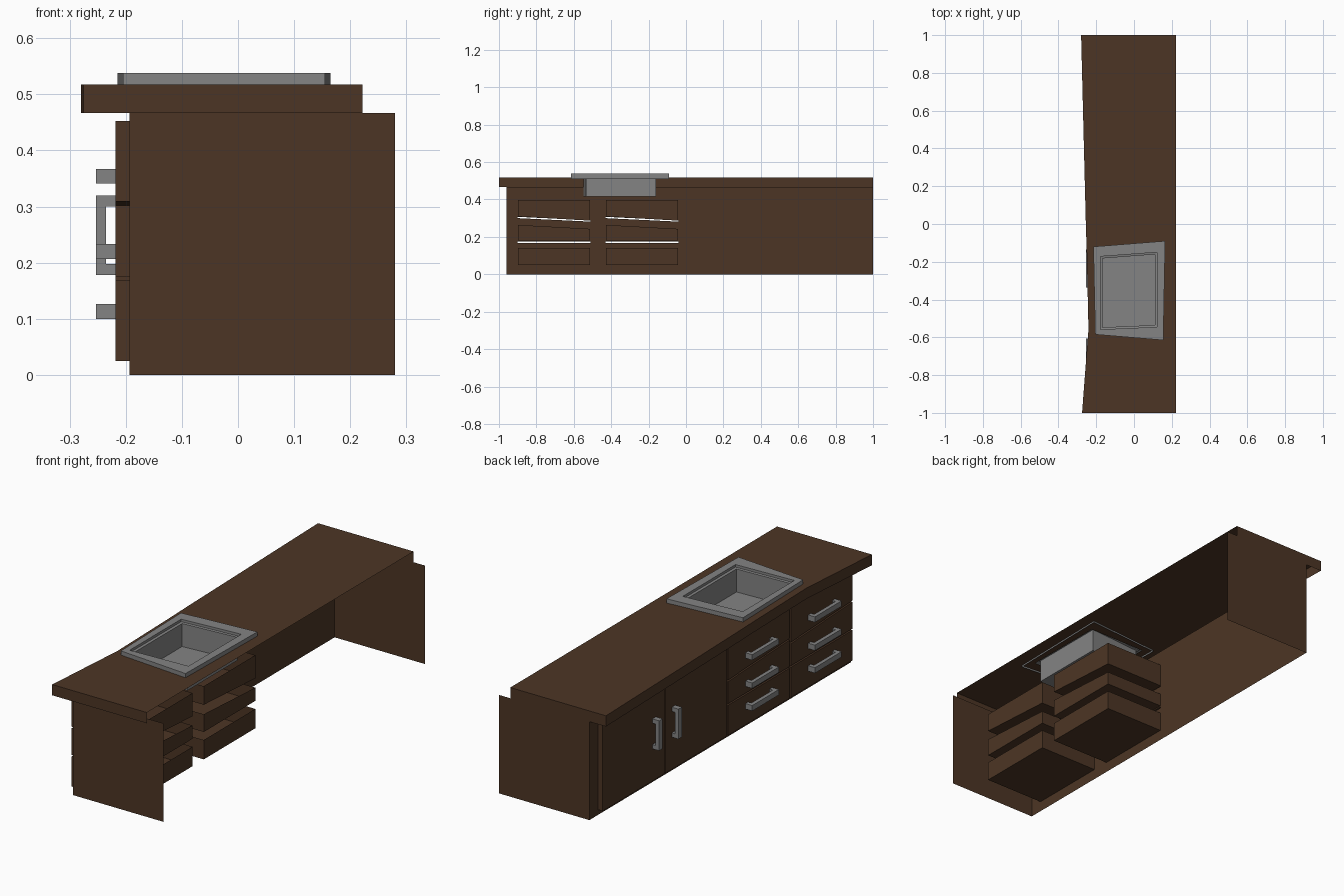
import bpy, bmesh

if "Cube" in bpy.data.objects:
    bpy.data.objects.remove(bpy.data.objects["Cube"])

def material(name, rgb):
    m = bpy.data.materials.new(name)
    m.diffuse_color = (*rgb, 1)
    m.use_nodes = True
    m.node_tree.nodes["Principled BSDF"].inputs["Base Color"].default_value = m.diffuse_color
    return m

WOOD = material("dark_wood", (0.073, 0.036, 0.018))
STEEL = material("grey_steel", (0.23, 0.23, 0.23))

def make(name, verts, faces, mat):
    me = bpy.data.meshes.new(name)
    me.from_pydata(verts, [], faces)
    me.materials.append(mat)
    ob = bpy.data.objects.new(name, me)
    bpy.context.collection.objects.link(ob)
    bm = bmesh.new()
    bm.from_mesh(me)
    bmesh.ops.remove_doubles(bm, verts=bm.verts, dist=1e-5)
    loose = [v for v in bm.verts if not v.link_faces]
    bmesh.ops.delete(bm, geom=loose, context='VERTS')
    if all(len(e.link_faces) == 2 for e in bm.edges):
        bmesh.ops.recalc_face_normals(bm, faces=bm.faces)
    bm.to_mesh(me)
    bm.free()
    return ob

def slab(name, x0, x1, yz, mat, open_top=False):
    """Prism along x from a y-z quad (bottom a, bottom b, top b, top a)."""
    verts = [(x, y, z) for x in (x0, x1) for y, z in yz]
    # x0 side faces -x, x1 side faces +x
    faces = [(3, 2, 1, 0), (4, 5, 6, 7), (0, 1, 5, 4), (1, 2, 6, 5), (3, 0, 4, 7)]
    if not open_top:
        faces.append((2, 3, 7, 6))
    return make(name, verts, faces, mat)

def rect(y0, y1, z0, z1):
    return [(y0, z0), (y1, z0), (y1, z1), (y0, z1)]

XF = -0.193                       # plane of the cabinet front
COLS = (-0.705, -0.235)           # drawer column centres
DOORS = (0.235, 0.705)            # door centres

# cabinet front: one sheet with openings for doors and drawer columns
holes = [(c - 0.195, c + 0.195) for c in COLS] + [(c - 0.21, c + 0.21) for c in DOORS]
ys = sorted([-0.96, 1.0] + [v for h in holes for v in h])
zs = [0, 0.05, 0.433, 0.467]
verts = [(XF, y, z) for y in ys for z in zs]
faces = []
for i in range(len(ys) - 1):
    for j in range(3):
        if j == 1 and i % 2 == 1:
            continue
        a = i * 4 + j
        faces.append((a, a + 1, a + 5, a + 4))
make("cabinet_front", verts, faces, WOOD)

# side panels: plain sheets
for name, y in (("side_panel_near", -0.96), ("side_panel_far", 1.0)):
    f = (0, 1, 2, 3) if y < 0 else (3, 2, 1, 0)
    make(name, [(XF, y, 0), (0.28, y, 0), (0.28, y, 0.467), (XF, y, 0.467)], [f], WOOD)

# countertop: top sheet with sink hole, skirts on front and both ends, open back
edge = [(-1, -0.275), (-0.75, -0.256), (-0.56, -0.241), (-0.155, -0.25), (0.0, -0.255), (1, -0.28)]
T, B = 0.518, 0.467
verts, faces = [], []
for y, xf in edge:
    verts += [(x, y, T) for x in (xf, -0.178, 0.122, 0.222)]
n = len(edge)
for i in range(n - 1):
    for j in range(3):
        if not (i == 2 and j == 1):
            a = i * 4 + j
            faces.append((a, a + 1, a + 5, a + 4))
outline = [(0.222, -1)] + [(-0.178, -1)] + [(x, y) for y, x in edge] + [(-0.178, 1), (0.222, 1)]
for (xa, ya), (xb, yb) in zip(outline, outline[1:]):
    k = len(verts)
    verts += [(xa, ya, T), (xb, yb, T), (xb, yb, B), (xa, ya, B)]
    faces.append((k, k + 1, k + 2, k + 3))
make("countertop", verts, faces, WOOD)

# sink: skewed rim, small ledge and basin as bridged rings
outer = [(-0.205, -0.585), (0.155, -0.615), (0.165, -0.09), (-0.215, -0.12)]
inner = [(-0.178, -0.558), (0.122, -0.545), (0.122, -0.15), (-0.178, -0.172)]
basin = [(-0.166, -0.547), (0.11, -0.535), (0.11, -0.161), (-0.166, -0.182)]
rings = [(outer, 0.51), (outer, 0.538), (inner, 0.538), (inner, 0.526), (basin, 0.524), (basin, 0.415)]
verts = [(x, y, z) for ring, z in rings for x, y in ring]
faces = []
for r in range(len(rings) - 1):
    for k in range(4):
        a, b = r * 4 + k, r * 4 + (k + 1) % 4
        faces.append((a, b, b + 4, a + 4))
last = 4 * (len(rings) - 1)
faces.append((last, last + 1, last + 2, last + 3))
make("sink", verts, faces, STEEL)

def handle(name, y, z, length, vertical):
    """Bar with two posts, joined into one object."""
    w, post = 0.013, 0.02
    h = length / 2
    def box(x0, x1, a0, a1):
        r = rect(y - w, y + w, z + a0, z + a1) if vertical else rect(y + a0, y + a1, z - w, z + w)
        return slab(name, x0, x1, r, STEEL)
    parts = [box(-0.253, -0.235, -h, h), box(-0.235, -0.218, -h, -h + post), box(-0.235, -0.218, h - post, h)]
    bpy.ops.object.select_all(action='DESELECT')
    for p in parts:
        p.select_set(True)
    bpy.context.view_layer.objects.active = parts[0]
    bpy.ops.object.join()
    parts[0].name = name

# doors with upright handles near the shared edge
for i, c in enumerate(DOORS):
    slab(f"door_{i + 1}", -0.218, XF, rect(c - 0.231, c + 0.231, 0.025, 0.453), WOOD)
    handle(f"door_handle_{i + 1}", (0.405, 0.55)[i], 0.249, 0.142, True)

# drawers: (bottom left, bottom right, top right, top left) heights of front and box
rows = [((0.025, 0.025, 0.168, 0.168), (0.05, 0.05, 0.142, 0.142), 0.113),
        ((0.175, 0.175, 0.28, 0.302), (0.18, 0.18, 0.243, 0.264), 0.22),
        ((0.309, 0.287, 0.453, 0.453), (0.309, 0.287, 0.397, 0.397), 0.354)]
for i, c in enumerate(COLS):
    for j, (front, box, hz) in enumerate(rows):
        tag = f"{i + 1}_{j + 1}"
        side = (-1, 1, 1, -1)
        slab(f"drawer_front_{tag}", -0.218, XF, [(c + s * 0.231, z) for s, z in zip(side, front)], WOOD)
        slab(f"drawer_box_{tag}", XF, 0.12, [(c + s * 0.193, z) for s, z in zip(side, box)], WOOD, True)
        handle(f"drawer_handle_{tag}", c, hz, 0.2, False)
